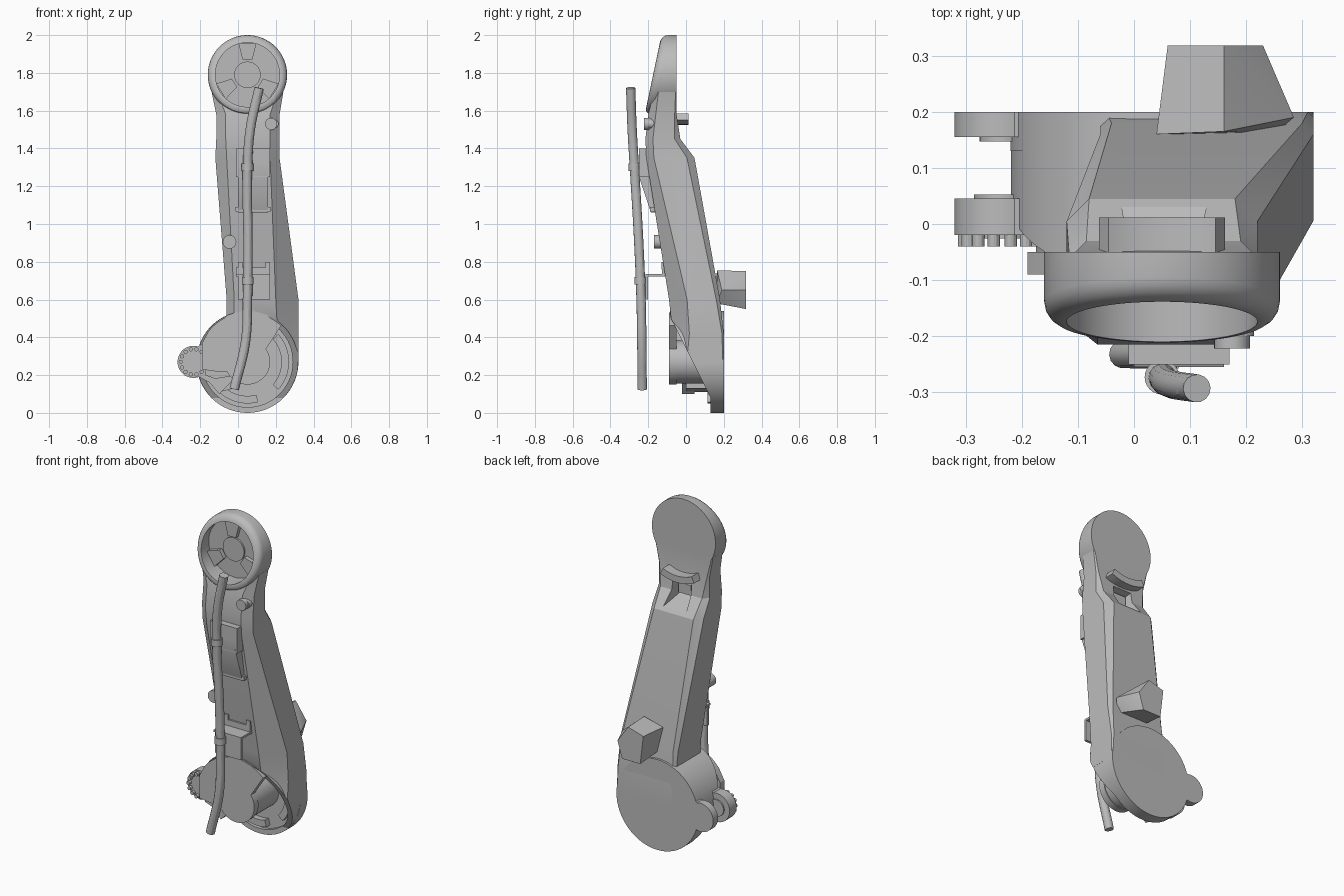
import bpy, bmesh
from math import sin, cos, radians, pi
from mathutils import Vector

cube = bpy.data.objects.get("Cube")
if cube:
    bpy.data.objects.remove(cube, do_unlink=True)

grey = bpy.data.materials.new("Plain grey")
grey.use_nodes = True
grey.diffuse_color = (0.5, 0.5, 0.5, 1)
for node in grey.node_tree.nodes:
    if node.type == 'BSDF_PRINCIPLED':
        node.inputs["Base Color"].default_value = (0.5, 0.5, 0.5, 1)

BASE = (0.05, 0.27)     # lower joint centre (x, z)
HEAD = (0.05, 1.79)     # upper joint centre
PIVOT = (-0.235, 0.27)  # side clevis centre


def finish(name, bm):
    bmesh.ops.recalc_face_normals(bm, faces=bm.faces[:])
    mesh = bpy.data.meshes.new(name)
    bm.to_mesh(mesh)
    bm.free()
    mesh.materials.append(grey)
    ob = bpy.data.objects.new(name, mesh)
    bpy.context.collection.objects.link(ob)
    return ob


def arc(c, r, a0=0, a1=360, n=64):
    full = abs(a1 - a0) >= 360
    steps = n if full else n + 1
    return [(c[0] + r * cos(radians(a0 + (a1 - a0) * i / n)),
             c[1] + r * sin(radians(a0 + (a1 - a0) * i / n))) for i in range(steps)]


def slice_front(bm, co, no, round_off=0):
    """Remove everything in front of a plane, cap it and round the rim."""
    geom = bm.verts[:] + bm.edges[:] + bm.faces[:]
    res = bmesh.ops.bisect_plane(bm, geom=geom, dist=1e-5, plane_co=co, plane_no=no, clear_outer=True)
    rim = [g for g in res["geom_cut"] if isinstance(g, bmesh.types.BMEdge)]
    bmesh.ops.edgeloop_fill(bm, edges=rim)
    if round_off:
        bmesh.ops.bevel(bm, geom=rim, offset=round_off, segments=4, profile=0.5, affect='EDGES')


def prism(name, pts, t0, t1, axis='y', plane=None, round_off=0):
    """Extrude a profile along y (x, z points) or x (y, z points)."""
    bm = bmesh.new()
    place = (lambda p, t: (p[0], t, p[1])) if axis == 'y' else (lambda p, t: (t, p[0], p[1]))
    ends = [[bm.verts.new(place(p, t)) for p in pts] for t in (t0, t1)]
    bm.faces.new(ends[0])
    bm.faces.new(ends[1][::-1])
    for i in range(len(pts)):
        j = (i + 1) % len(pts)
        bm.faces.new((ends[0][j], ends[0][i], ends[1][i], ends[1][j]))
    if plane:
        slice_front(bm, *plane, round_off)
    return finish(name, bm)


def box(name, x, y, z):
    return prism(name, [(x[0], z[0]), (x[1], z[0]), (x[1], z[1]), (x[0], z[1])], *y)


def hull(name, points):
    bm = bmesh.new()
    for p in points:
        bm.verts.new(p)
    bmesh.ops.convex_hull(bm, input=bm.verts[:])
    return finish(name, bm)


def band(name, c, r0, r1, a0, a1, y0, y1):
    return prism(name, arc(c, r1, a0, a1, 20) + arc(c, r0, a1, a0, 20), y0, y1)


def bake(ob):
    bpy.context.view_layer.update()
    deps = bpy.context.evaluated_depsgraph_get()
    mesh = bpy.data.meshes.new_from_object(ob.evaluated_get(deps))
    ob.modifiers.clear()
    ob.data = mesh


def carve(ob, *cutters):
    for cutter in cutters:
        mod = ob.modifiers.new("Cut", 'BOOLEAN')
        mod.operation = 'DIFFERENCE'
        mod.solver = 'EXACT'
        mod.object = cutter
    bake(ob)


# slanted front planes of the two joints
base_plane = (Vector((0, -0.05, 0.44)), Vector((0, -0.34, -0.17)))
head_plane = (Vector((0, -0.13, 2.0)), Vector((0, -0.38, 0.08)))

# main arm: chamfered sections (z, left, right, front, back, three chamfers)
sections = [
    (0.27, -0.05, 0.32, -0.06, 0.20, 0.04, 0.08, 0.005),
    (0.42, -0.06, 0.32, -0.07, 0.20, 0.04, 0.11, 0.01),
    (0.60, -0.06, 0.32, -0.09, 0.18, 0.04, 0.12, 0.02),
    (1.35, -0.12, 0.22, -0.21, 0.045, 0.06, 0.05, 0.04),
    (1.45, -0.115, 0.22, -0.215, -0.03, 0.05, 0.05, 0.03),
    (1.58, -0.115, 0.22, -0.20, -0.05, 0.05, 0.05, 0.01),
    (1.70, -0.14, 0.24, -0.17, -0.05, 0.03, 0.03, 0.005)]
bm = bmesh.new()
rings = []
for z, xl, xr, yf, yb, cl, cr, cb in sections:
    outline = [(xl + cl, yf), (xr - cr, yf), (xr, yf + cr * 0.8), (xr, yb - cb),
               (xr - cb, yb), (xl + cb, yb), (xl, yb - cb), (xl, yf + cl * 0.8)]
    rings.append([bm.verts.new((x, y, z)) for x, y in outline])
bm.faces.new(rings[0][::-1])
bm.faces.new(rings[-1])
for low, high in zip(rings, rings[1:]):
    for i in range(8):
        j = (i + 1) % 8
        bm.faces.new((low[i], low[j], high[j], high[i]))
slice_front(bm, *base_plane)
arm = finish("arm_body", bm)

# joint housings, hollowed from the front
base_plate = prism("base_plate", arc(BASE, 0.27), 0.13, 0.2)
base_wall = prism("base_wall", arc(BASE, 0.269), -0.085, 0.195, plane=base_plane)
head = prism("head_housing", arc(HEAD, 0.21), -0.4, -0.05, plane=head_plane, round_off=0.035)
base_cut = prism("base_cutter", arc(BASE, 0.24), -0.6, 0.15)
head_cut = prism("head_cutter", arc(HEAD, 0.17), -0.6, -0.105)
notch_cut = hull("notch_cutter", [(x, y, z) for y, x0, x1, z0, z1 in
                                  ((-0.1, 0.0, 0.1, 1.42, 1.5), (0.08, -0.03, 0.14, 1.35, 1.54))
                                  for x in (x0, x1) for z in (z0, z1)])
carve(arm, base_cut, head_cut, notch_cut)
carve(base_plate, base_cut)
carve(base_wall, base_cut)
carve(head, head_cut)
for cutter in (base_cut, head_cut, notch_cut):
    bpy.data.objects.remove(cutter, do_unlink=True)

# head details: hub and three tapered lugs
prism("head_hub", arc(HEAD, 0.07), -0.115, -0.09)
for k, angle in enumerate((90, 212, 328)):
    pts = [(HEAD[0] + r * cos(radians(angle + d)), HEAD[1] + r * sin(radians(angle + d)))
           for r, d in ((0.172, -16), (0.172, 16), (0.085, 18), (0.085, -18))]
    prism(f"head_lug_{k + 1}", pts, -0.13, -0.09)

# base details: hub, curved ribs and the partial front cover
prism("base_hub", arc(BASE, 0.115), -0.05, 0.16)
band("base_rib_side", BASE, 0.18, 0.22, -42, 42, 0.115, 0.16)
band("base_rib_low", BASE, 0.18, 0.22, 218, 285, 0.115, 0.16)
cover = arc(BASE, 0.262, 47, 142, 24) + [(-0.19, 0.37), (-0.19, 0.23), (-0.12, 0.22)]
cover += arc(BASE, 0.12, 205, 395, 24)
prism("base_cover", cover, -0.09, -0.05)

# neck and clevis at the side
prism("clevis_neck", [(-0.175, 0.35), (-0.14, 0.43), (-0.08, 0.49), (-0.02, 0.5),
                      (0.0, 0.2), (-0.12, 0.18), (-0.175, 0.2)], -0.06, 0.2)
prism("clevis_gusset", [(-0.16, 0.21), (-0.02, 0.25), (-0.02, 0.13), (-0.1, 0.11)], 0.0, 0.2)
for label, y0, y1 in (("front", -0.02, 0.045), ("back", 0.155, 0.2)):
    ear = arc(PIVOT, 0.085, 75, 290, 32) + [(-0.15, 0.16), (-0.1, 0.1), (0, 0.2),
                                            (-0.05, 0.5), (-0.11, 0.46), (-0.165, 0.38)]
    prism(f"clevis_ear_{label}", ear, y0, y1)
prism("clevis_pad_front", arc(PIVOT, 0.05), 0.04, 0.053)
prism("clevis_pad_back", arc(PIVOT, 0.04), 0.147, 0.16)
prism("clevis_boss", arc(PIVOT, 0.055), -0.026, -0.01)
for k, bolt in enumerate(arc(PIVOT, 0.068, n=14)):
    prism(f"clevis_bolt_{k + 1}", arc(bolt, 0.011, n=12), -0.04, -0.01)

# faceted block on the back
hull("back_block", [(0.06, 0.318, 0.72), (0.16, 0.318, 0.75), (0.04, 0.16, 0.72), (0.16, 0.165, 0.755),
                    (0.23, 0.318, 0.65), (0.285, 0.19, 0.65), (0.08, 0.318, 0.55),
                    (0.2, 0.318, 0.55), (0.06, 0.16, 0.58), (0.25, 0.16, 0.58)])

# curved lip and connector above the back notch
band("back_lip", HEAD, 0.225, 0.265, 245, 295, -0.07, 0.012)
box("back_connector", (0.01, 0.09), (-0.09, -0.06), (1.43, 1.49))

# cable brackets
prism("upper_bracket", [(-0.24, 1.4), (-0.255, 1.27), (-0.185, 1.06), (-0.15, 1.06),
                        (-0.18, 1.2), (-0.2, 1.4)], 0.0, 0.16, axis='x')
box("upper_bracket_head", (-0.01, 0.17), (-0.25, -0.19), (1.25, 1.4))
box("upper_bracket_foot", (-0.012, 0.172), (-0.19, -0.15), (1.065, 1.09))
box("lower_bracket_plate", (0.0, 0.17), (-0.215, -0.2), (0.6, 0.735))
box("lower_bracket_shelf", (-0.01, 0.17), (-0.215, -0.09), (0.722, 0.735))
box("lower_bracket_foot", (-0.01, 0.17), (-0.128, -0.1), (0.73, 0.77))
for k, x in enumerate((0.0, 0.145)):
    box(f"lower_bracket_tab_{k + 1}", (x, x + 0.025), (-0.13, -0.1), (0.76, 0.8))

# round pegs on the front
prism("upper_peg", arc((0.175, 1.53), 0.032, n=32), -0.222, -0.16)
prism("upper_peg_base", arc((0.19, 1.53), 0.024, n=32), -0.2, -0.12)
prism("lower_peg", arc((-0.045, 0.905), 0.036, n=32), -0.17, -0.08)

# hanging cable and its clips
curve = bpy.data.curves.new("cable", 'CURVE')
curve.dimensions = '3D'
curve.bevel_depth = 0.025
curve.bevel_resolution = 5
curve.use_fill_caps = True
path = [(0.112, -0.293, 1.72), (0.065, -0.285, 1.5), (0.05, -0.272, 1.28), (0.053, -0.25, 0.9),
        (0.05, -0.238, 0.6), (0.04, -0.234, 0.38), (-0.02, -0.232, 0.125)]
spline = curve.splines.new('BEZIER')
spline.bezier_points.add(len(path) - 1)
for point, co in zip(spline.bezier_points, path):
    point.co = co
    point.handle_left_type = point.handle_right_type = 'AUTO'
cable_curve = bpy.data.objects.new("cable_path", curve)
bpy.context.collection.objects.link(cable_curve)
bpy.context.view_layer.update()
deps = bpy.context.evaluated_depsgraph_get()
cable_mesh = bpy.data.meshes.new_from_object(cable_curve.evaluated_get(deps))
bpy.data.objects.remove(cable_curve, do_unlink=True)
cable_mesh.materials.clear()
cable_mesh.materials.append(grey)
cable = bpy.data.objects.new("cable", cable_mesh)
bpy.context.collection.objects.link(cable)
for label, c, z in (("upper", (0.05, -0.273), 1.3), ("lower", (0.052, -0.242), 0.7)):
    ring = arc(c, 0.031, n=24)
    hull(f"{label}_clip", [(x, y, h) for x, y in ring for h in (z - 0.02, z + 0.02)])

# smooth the curved surfaces, keep hard edges
for ob in bpy.context.view_layer.objects:
    ob.select_set(ob.type == 'MESH' and grey.name in ob.data.materials)
bpy.context.view_layer.objects.active = arm
bpy.ops.object.shade_smooth_by_angle(angle=pi / 7)
